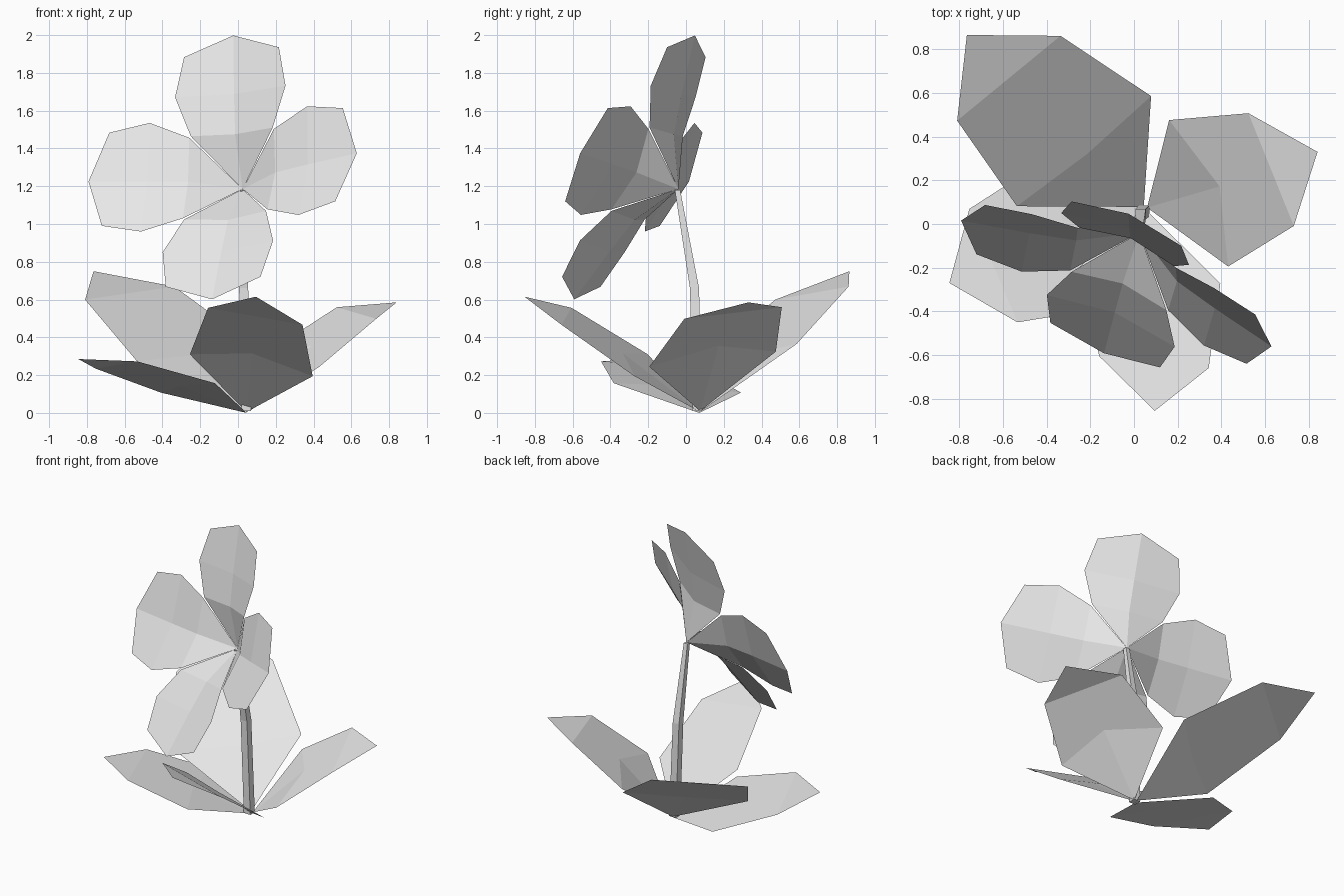
import bpy
import bmesh
from math import pi
from mathutils import Matrix, Vector

cube = bpy.data.objects.get("Cube")
if cube:
    bpy.data.objects.remove(cube, do_unlink=True)

grey = bpy.data.materials.new("light grey")
grey.use_nodes = True
grey.diffuse_color = (0.8, 0.8, 0.8, 1)
grey.node_tree.nodes["Principled BSDF"].inputs["Base Color"].default_value = (0.8, 0.8, 0.8, 1)


def finish(name, bm):
    mesh = bpy.data.meshes.new(name)
    bm.to_mesh(mesh)
    bm.free()
    mesh.materials.append(grey)
    obj = bpy.data.objects.new(name, mesh)
    bpy.context.collection.objects.link(obj)
    return obj


def sheet(name, rows):
    """Thin blade made of rows of points; a row of one point closes an end."""
    bm = bmesh.new()
    rows = [[bm.verts.new(p) for p in row] for row in rows]
    for low, high in zip(rows, rows[1:]):
        for i in range(2):
            if len(low) == 1:
                bm.faces.new((low[0], high[i + 1], high[i]))
            elif len(high) == 1:
                bm.faces.new((low[i], low[i + 1], high[0]))
            else:
                bm.faces.new((low[i], low[i + 1], high[i + 1], high[i]))
    return finish(name, bm)


# Flower: one cupped petal shape, turned four times around the flower axis
right = Vector((0.92, -0.373, 0.097)).normalized()
facing = Vector((-0.378, -0.83, 0.41)).normalized()
up = facing.cross(right).normalized()
facing = right.cross(up)
flower_centre = Vector((0.025, -0.04, 1.185))
flower = Matrix((right, up, facing)).transposed()

# Each row: half width, edge distance, edge lift, middle distance, middle lift
petal_rows = [
    (0.235, 0.243, 0.20, 0.25, 0.155),
    (0.317, 0.452, 0.26, 0.46, 0.21),
    (0.272, 0.67, 0.285, 0.77, 0.28),
]
for number, name in enumerate(("top", "left", "bottom", "right")):
    turn = flower @ Matrix.Rotation(number * pi / 2, 3, "Z")
    rows = [[flower_centre]]
    for width, out, lift, mid_out, mid_lift in petal_rows:
        points = ((-width, out, lift), (0, mid_out, mid_lift), (width, out, lift))
        rows.append([flower_centre + turn @ Vector(p) for p in points])
    sheet(name + "_petal", rows)


# Leaves: wide near the middle, narrowing to a point, slightly domed
def leaf(name, base, tip, side, lift, rib):
    base, tip, side = Vector(base), Vector(tip), Vector(side)
    axis = tip - base
    rise = side.cross(axis).normalized() * lift
    rows = [[base]]
    for along, middle, width in ((0.357, rib, 1), (0.782, 0.782, 0.77)):
        edge = base + axis * along + rise
        rows.append([edge - side * width, base + axis * middle + rise, edge + side * width])
    rows.append([tip])
    sheet(name, rows)


leaf("back_leaf", (0.045, 0.08, 0.01), (-0.765, 0.865, 0.75), (0.307, 0.252, 0.045), 0.055, 0.34)
leaf("left_leaf", (0.06, 0.075, 0.01), (0.84, 0.33, 0.585), (0.135, -0.335, -0.04), 0.085, 0.48)
leaf("front_leaf", (0.045, 0.075, 0.005), (0.095, -0.855, 0.615), (-0.325, 0.035, 0.058), 0.036, 0.46)
leaf("right_leaf", (0.045, 0.07, 0), (-0.845, -0.27, 0.285), (-0.143, 0.337, -0.025), 0.032, 0.4)

# Stem: four-sided, bending toward the flower
bm = bmesh.new()
rings = []
for x, y, z, half in ((0.045, 0.06, 0.01, 0.025), (0.03, 0.045, 0.66, 0.024), (0.025, -0.045, 1.18, 0.014)):
    corners = ((-half, -half), (half, -half), (half, half), (-half, half))
    rings.append([bm.verts.new((x + a, y + b, z)) for a, b in corners])
for low, high in zip(rings, rings[1:]):
    for i in range(4):
        j = (i + 1) % 4
        bm.faces.new((low[i], low[j], high[j], high[i]))
bm.faces.new(rings[-1])
bm.faces.new(rings[0][::-1])
finish("stem", bm)
